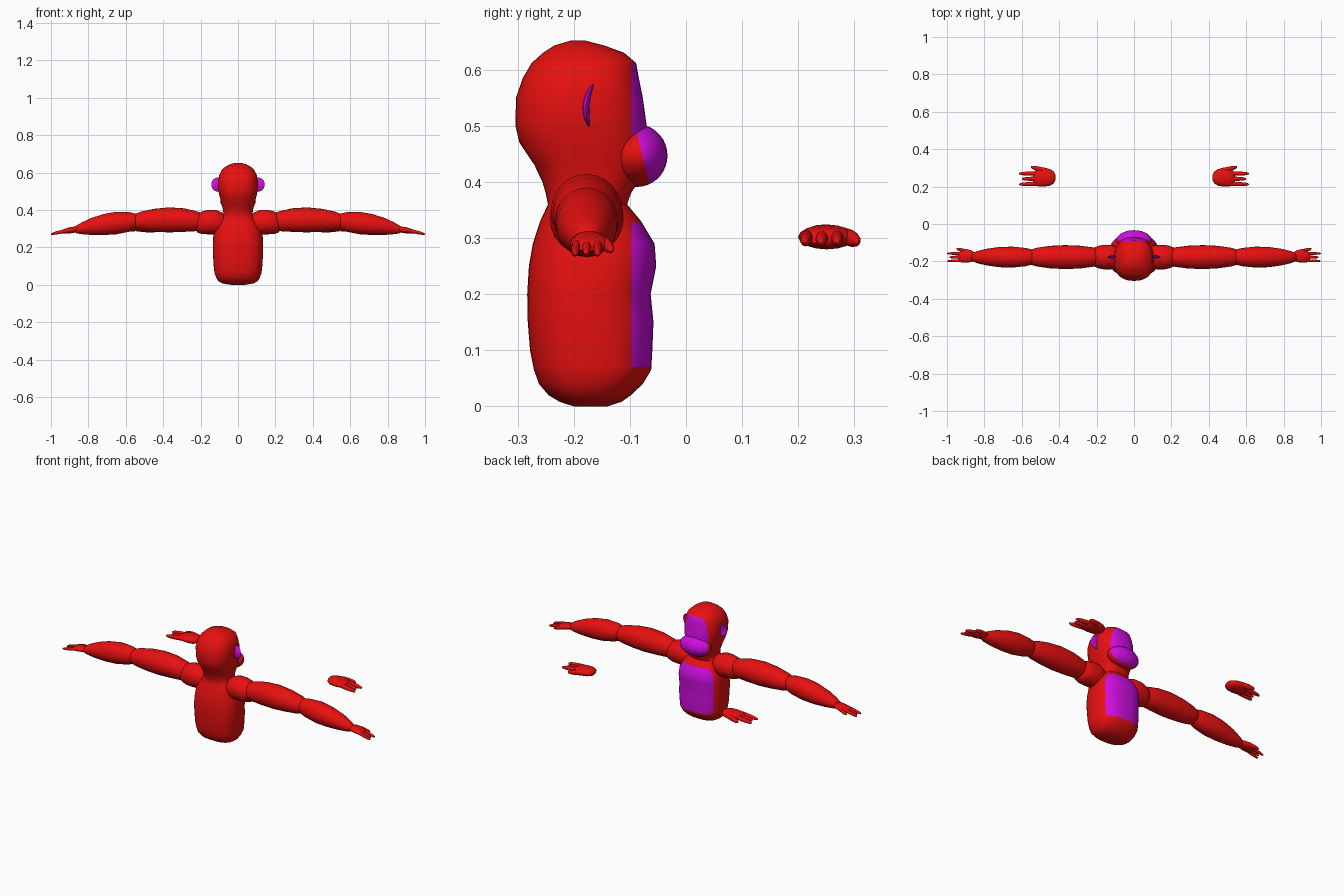
import bpy, bmesh, math
from mathutils import Vector


def material(name, rgb):
    m = bpy.data.materials.new(name)
    m.diffuse_color = (*rgb, 1)
    return m


RED = material("red", (0.8, 0.005, 0.005))
PURPLE = material("purple", (0.62, 0.004, 0.74))


def finish(bm, name, mats=(RED,), angle=40):
    bmesh.ops.recalc_face_normals(bm, faces=bm.faces)
    me = bpy.data.meshes.new(name)
    bm.to_mesh(me)
    bm.free()
    for m in mats:
        me.materials.append(m)
    ob = bpy.data.objects.new(name, me)
    bpy.context.collection.objects.link(ob)
    bpy.ops.object.select_all(action='DESELECT')
    ob.select_set(True)
    bpy.context.view_layer.objects.active = ob
    bpy.ops.object.shade_smooth_by_angle(angle=math.radians(angle))
    return ob


def loft(rings, place, n=24, power=2.0):
    """Skin rings of (position, centre a, centre b, radius a, radius b)."""
    bm = bmesh.new()
    loops = []
    for p, ca, cb, ra, rb in rings:
        loop = []
        for i in range(n):
            t = 2 * math.pi * i / n
            c, s = math.cos(t), math.sin(t)
            a = math.copysign(abs(c) ** (2 / power), c) * ra
            b = math.copysign(abs(s) ** (2 / power), s) * rb
            loop.append(bm.verts.new(place(p, ca + a, cb + b)))
        loops.append(loop)
    for l0, l1 in zip(loops, loops[1:]):
        for i in range(n):
            j = (i + 1) % n
            bm.faces.new((l0[i], l0[j], l1[j], l1[i]))
    bm.faces.new(loops[0])
    bm.faces.new(loops[-1])
    return bm


def cut(bm, co, no):
    bmesh.ops.bisect_plane(bm, geom=bm.verts[:] + bm.edges[:] + bm.faces[:],
                           plane_co=co, plane_no=no)


# Torso and head: height, back y, front y, half width
profile = [
    (0.0, -0.20, -0.14, 0.04), (0.008, -0.225, -0.115, 0.085), (0.02, -0.245, -0.098, 0.105),
    (0.04, -0.262, -0.077, 0.118), (0.065, -0.271, -0.062, 0.126), (0.10, -0.278, -0.060, 0.130),
    (0.15, -0.282, -0.058, 0.133), (0.20, -0.283, -0.063, 0.135), (0.25, -0.280, -0.053, 0.133),
    (0.29, -0.273, -0.056, 0.127), (0.33, -0.260, -0.080, 0.112), (0.36, -0.246, -0.105, 0.085),
    (0.38, -0.250, -0.098, 0.078), (0.40, -0.256, -0.085, 0.080), (0.43, -0.270, -0.074, 0.088),
    (0.47, -0.297, -0.070, 0.098), (0.50, -0.304, -0.070, 0.104), (0.55, -0.303, -0.077, 0.107),
    (0.585, -0.291, -0.084, 0.101), (0.612, -0.275, -0.089, 0.088), (0.63, -0.255, -0.11, 0.070),
    (0.643, -0.235, -0.145, 0.047), (0.652, -0.205, -0.18, 0.015)]
bm = loft([(z, 0, (b + f) / 2, w, (f - b) / 2) for z, b, f, w in profile],
          lambda p, a, b: (a, b, p), n=40, power=2.5)
cut(bm, (0, -0.097, 0), (0, 1, 0))
for z in (0.07, 0.328, 0.395, 0.614):
    cut(bm, (0, 0, z), (0, 0, 1))
for f in bm.faces:
    c = f.calc_center_median()
    if c.y > -0.097 and (0.07 < c.z < 0.328 or 0.395 < c.z < 0.614):
        f.material_index = 1
finish(bm, "torso_and_head", (RED, PURPLE))


def ellipsoid(centre, radii):
    bm = bmesh.new()
    bmesh.ops.create_uvsphere(bm, u_segments=28, v_segments=18, radius=1)
    for v in bm.verts:
        v.co = Vector([c + r * x for c, r, x in zip(centre, radii, v.co)])
    return bm


# Muzzle, purple on its front part
bm = ellipsoid((0, -0.088, 0.447), (0.095, 0.055, 0.056))
cut(bm, (0, -0.078, 0.447), (0, 1, 0.25))
for f in bm.faces:
    c = f.calc_center_median()
    f.material_index = int(c.y + 0.078 + 0.25 * (c.z - 0.447) > 0)
finish(bm, "muzzle", (RED, PURPLE))

# Limb sections: x, centre z, radius y, radius z
shoulder = [(0.06, 0.325, 0.035, 0.04), (0.085, 0.328, 0.055, 0.058), (0.12, 0.335, 0.065, 0.066),
            (0.16, 0.335, 0.066, 0.065), (0.19, 0.332, 0.060, 0.061), (0.215, 0.330, 0.050, 0.052),
            (0.235, 0.33, 0.025, 0.03)]
upper_arm = [(0.16, 0.335, 0.025, 0.025), (0.18, 0.337, 0.040, 0.040), (0.22, 0.340, 0.052, 0.053),
             (0.29, 0.346, 0.061, 0.063), (0.37, 0.347, 0.064, 0.067), (0.45, 0.345, 0.060, 0.061),
             (0.52, 0.341, 0.050, 0.050), (0.56, 0.338, 0.038, 0.036), (0.585, 0.335, 0.018, 0.018)]
forearm = [(0.51, 0.342, 0.022, 0.022), (0.535, 0.340, 0.038, 0.038), (0.58, 0.336, 0.049, 0.052),
           (0.65, 0.330, 0.056, 0.060), (0.72, 0.322, 0.054, 0.056), (0.79, 0.311, 0.044, 0.044),
           (0.84, 0.301, 0.032, 0.030), (0.87, 0.295, 0.020, 0.018)]

# Palm and digits in a unit-length frame: length, side, height, radius side, radius height
palm = [(0.0, 0, 0, 0.07, 0.05), (0.04, 0, 0, 0.15, 0.085), (0.14, 0, 0, 0.215, 0.11),
        (0.30, 0.01, 0, 0.25, 0.11), (0.45, 0.0, 0, 0.235, 0.095), (0.55, -0.02, -0.005, 0.19, 0.075),
        (0.60, -0.03, -0.01, 0.12, 0.045)]


def digit(x0, y0, x1, y1, r):
    steps = [(0, 0.8), (0.25, 1), (0.6, 0.95), (0.85, 0.75), (0.95, 0.5), (1, 0.2)]
    return [(x0 + (x1 - x0) * t, y0 + (y1 - y0) * t, 0.01 - 0.04 * t, r * k, r * k * 1.15)
            for t, k in steps]


digits = [digit(0.22, 0.17, 0.66, 0.27, 0.065), digit(0.40, 0.10, 0.98, 0.10, 0.055),
          digit(0.40, -0.03, 0.90, -0.04, 0.055), digit(0.38, -0.16, 0.97, -0.18, 0.055)]


def extremity(name, side, start, length, width, height, slope):
    """Palm with four digits, used for both hands and feet."""
    for i, part in enumerate([palm] + digits):
        bm = loft(part, lambda p, a, b: (side * (start[0] + p * length), start[1] + a * width,
                                         start[2] + b * height - slope * p), n=16)
        finish(bm, name + ("_palm" if i == 0 else "_digit"), angle=60)


for side, tag in ((1, "right"), (-1, "left")):
    for name, rings in (("shoulder", shoulder), ("upper_arm", upper_arm), ("forearm", forearm)):
        bm = loft([(x, -0.177, z, ry, rz) for x, z, ry, rz in rings],
                  lambda p, a, b: (side * p, a, b))
        finish(bm, f"{tag}_{name}", angle=60)
    extremity(f"{tag}_hand", side, (0.848, -0.172, 0.299), 0.155, 0.145, 0.15, 0.024)
    extremity(f"{tag}_foot", side, (0.42, 0.249, 0.303), 0.2, 0.205, 0.2, 0.004)

    # Thin cupped ear
    bm = ellipsoid((0.105, 0, 0.536), (0.038, 0.006, 0.038))
    for v in bm.verts:
        d = (v.co.z - 0.536) / 0.038
        v.co.y += -0.178 + 0.009 * d * d + 0.003 * d
        v.co.x *= side
    finish(bm, f"{tag}_ear", (PURPLE,), angle=60)
